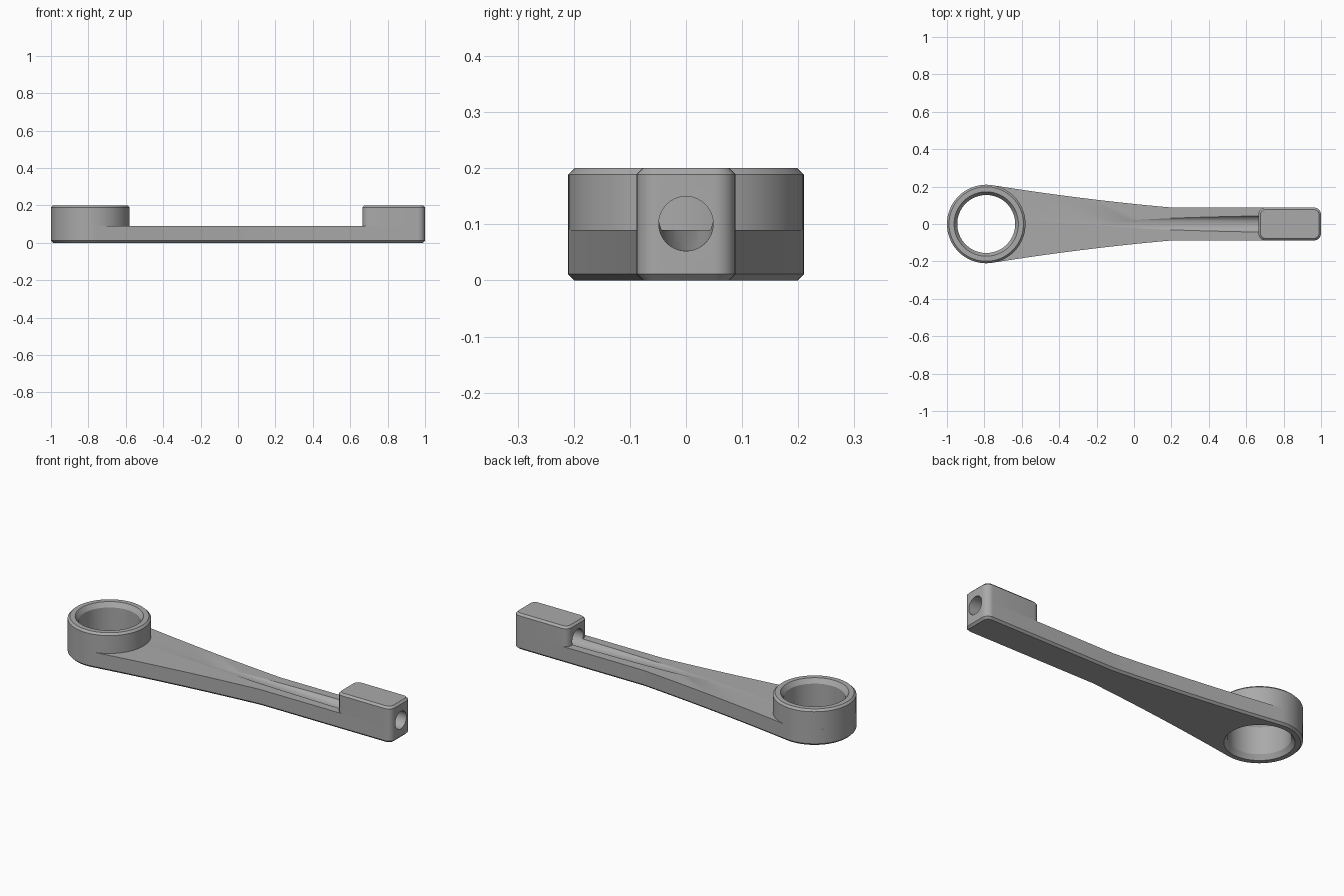
import bpy
import bmesh
from math import sin, cos, pi, atan2, radians
from mathutils import Vector

if "Cube" in bpy.data.objects:
    bpy.data.objects.remove(bpy.data.objects["Cube"], do_unlink=True)

RING_X, RING_R = -0.79, 0.21
HALF_W, PLATE_Z, TOP_Z = 0.088, 0.09, 0.2
BLOCK_X, FILLET = 0.665, 0.038

metal = bpy.data.materials.new("grey metal")
metal.use_nodes = True
GREY = (0.40, 0.40, 0.40, 1)
metal.diffuse_color = GREY
metal.node_tree.nodes["Principled BSDF"].inputs["Base Color"].default_value = GREY


def arc(cx, cy, r, a0, a1, n):
    return [Vector((cx + r * cos(a0 + (a1 - a0) * i / n),
                    cy + r * sin(a0 + (a1 - a0) * i / n))) for i in range(n + 1)]


def offset(pts, d):
    """Move a counter-clockwise outline inwards by d."""
    out = []
    for i, p in enumerate(pts):
        e0 = (p - pts[i - 1]).normalized()
        e1 = (pts[(i + 1) % len(pts)] - p).normalized()
        n0, n1 = Vector((-e0.y, e0.x)), Vector((-e1.y, e1.x))
        out.append(p + (n0 + n1) * d / (1 + n0.dot(n1)))
    return out


def make_object(name, bm):
    bmesh.ops.recalc_face_normals(bm, faces=bm.faces)
    mesh = bpy.data.meshes.new(name)
    bm.to_mesh(mesh)
    bm.free()
    mesh.materials.append(metal)
    obj = bpy.data.objects.new(name, mesh)
    bpy.context.collection.objects.link(obj)
    return obj


def stack(name, outline, levels):
    """Closed solid from an outline at several (inset, height) levels."""
    bm = bmesh.new()
    loops = [[bm.verts.new((p.x, p.y, z)) for p in (offset(outline, d) if d else outline)]
             for d, z in levels]
    for a, b in zip(loops, loops[1:]):
        for i in range(len(a)):
            bm.faces.new((a[i - 1], a[i], b[i], b[i - 1]))
    bm.faces.new(loops[0])
    bm.faces.new(loops[-1])
    return make_object(name, bm)


def cut(obj, cutter):
    mod = obj.modifiers.new("cut", "BOOLEAN")
    mod.operation = "DIFFERENCE"
    mod.solver = "EXACT"
    mod.object = cutter
    bpy.context.view_layer.objects.active = obj
    bpy.ops.object.modifier_apply(modifier=mod.name)


# Plate outline: right end fillets, curved flank, ring arc, mirrored flank
end = arc(1 - FILLET, HALF_W - FILLET, FILLET, 0, pi / 2, 8)
flank = []
for i in range(17):
    t = 0.957 * (1 - i / 16)
    flank.append(Vector((-0.757 + t, 0.2073 - 0.16 * t + 0.037 * t * t)))
upper = end + flank
start = atan2(flank[-1].y, flank[-1].x - RING_X)
ring_arc = arc(RING_X, 0, RING_R, start, 2 * pi - start, 64)[1:-1]
lower = [Vector((p.x, -p.y)) for p in reversed(upper)]
plate = stack("arm_plate", upper + ring_arc + lower,
              [(0.011, 0), (0, 0.011), (0, PLATE_Z)])

# Raised ring and clamp block
ring_outline = arc(RING_X, 0, RING_R, 0, 2 * pi, 96)[:-1]
boss = stack("ring_boss", ring_outline, [(0, PLATE_Z), (0, TOP_Z - 0.011), (0.011, TOP_Z)])

block_outline = []
corners = [(1 - FILLET, 1), (BLOCK_X + FILLET, 1), (BLOCK_X + FILLET, -1), (1 - FILLET, -1)]
for k, (cx, side) in enumerate(corners):
    block_outline += arc(cx, side * (HALF_W - FILLET), FILLET, k * pi / 2, (k + 1) * pi / 2, 8)
block = stack("end_block", block_outline, [(0, PLATE_Z), (0, TOP_Z - 0.011), (0.011, TOP_Z)])

# Bore with a bevelled mouth at both ends
bore_outline = arc(RING_X, 0, 0.155, 0, 2 * pi, 96)[:-1]
bore = stack("bore_cutter", bore_outline,
             [(-0.017, -0.05), (-0.017, 0), (0, 0.025), (0, TOP_Z - 0.025),
              (-0.017, TOP_Z), (-0.017, TOP_Z + 0.05)])

# Slightly tilted rod hole that runs out as a groove along the arm
bm = bmesh.new()
bmesh.ops.create_cone(bm, cap_ends=True, segments=64, radius1=0.0485, radius2=0.0485, depth=3)
rod = make_object("rod_cutter", bm)
rod.rotation_euler = (0, pi / 2 + 0.033, 0)
rod.location = (1, 0, 0.101)
bpy.context.view_layer.update()

cut(plate, bore)
cut(boss, bore)
cut(plate, rod)
cut(block, rod)
for helper in (bore, rod):
    bpy.data.objects.remove(helper, do_unlink=True)

bpy.ops.object.select_all(action="DESELECT")
for obj in (plate, boss, block):
    obj.select_set(True)
bpy.context.view_layer.objects.active = plate
bpy.ops.object.shade_smooth_by_angle(angle=radians(25))
